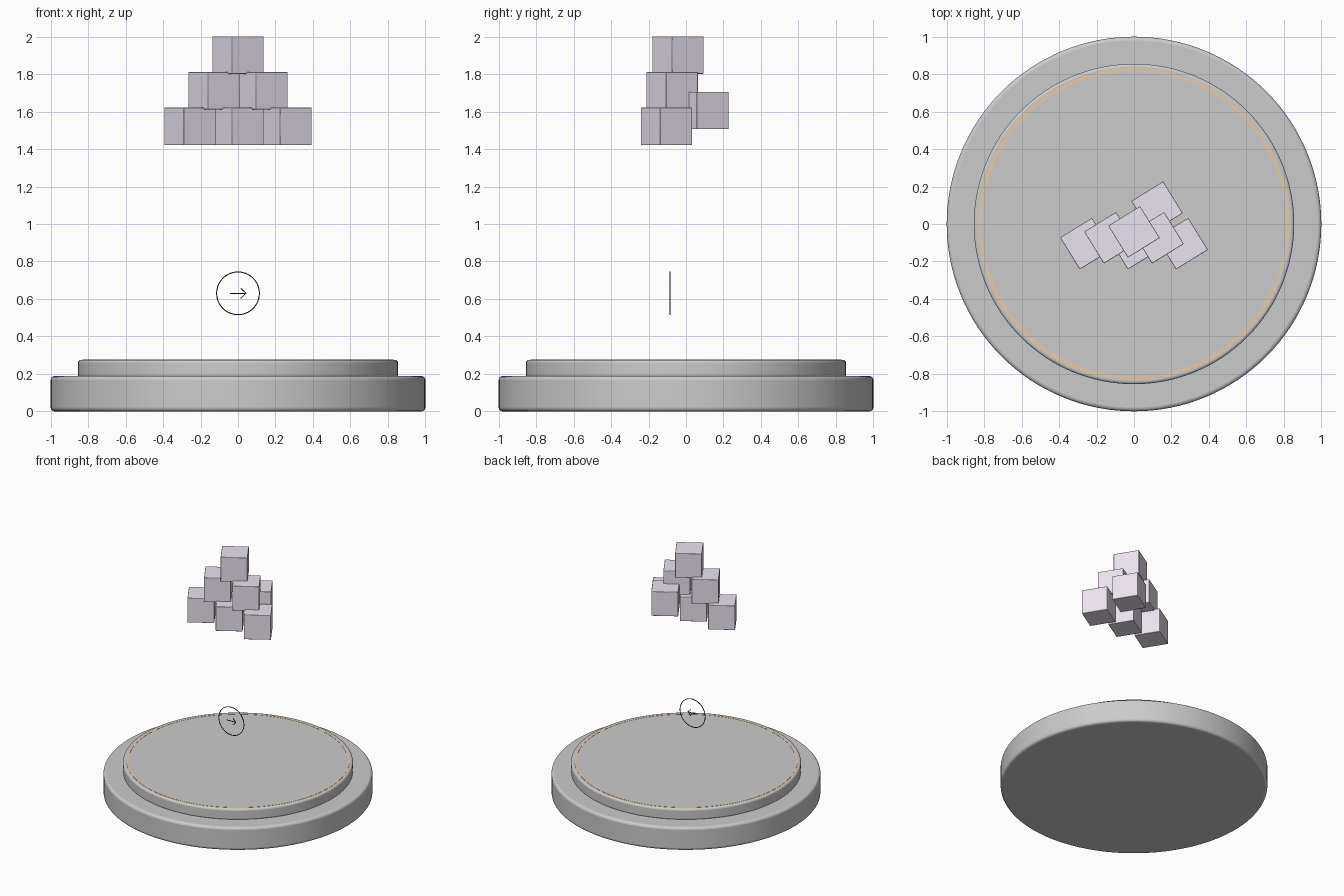
import bpy, bmesh, math

if "Cube" in bpy.data.objects:
    bpy.data.objects.remove(bpy.data.objects["Cube"])

def material(name, rgb):
    m = bpy.data.materials.new(name)
    m.diffuse_color = (*rgb, 1)
    m.use_nodes = True
    m.node_tree.nodes["Principled BSDF"].inputs["Base Color"].default_value = m.diffuse_color
    return m

lavender = material("lavender", (0.83, 0.77, 0.87))
tan = material("tan", (0.80, 0.60, 0.40))
black = material("black", (0.01, 0.01, 0.01))

def smooth(ob):
    bpy.ops.object.select_all(action='DESELECT')
    ob.select_set(True)
    bpy.context.view_layer.objects.active = ob
    bpy.ops.object.shade_smooth_by_angle(angle=math.radians(35))

def bevel(ob, width, segments):
    b = ob.modifiers.new("bevel", 'BEVEL')
    b.width, b.segments = width, segments
    b.limit_method, b.angle_limit = 'ANGLE', math.radians(40)

def disc(name, radius, z0, z1, width):
    bpy.ops.mesh.primitive_cylinder_add(vertices=128, radius=radius, depth=z1 - z0,
                                        location=(0, 0, (z0 + z1) / 2))
    ob = bpy.context.object
    ob.name = name
    bevel(ob, width, 4)
    smooth(ob)

# two-tier round pedestal
disc("base_lower", 1.0, 0, 0.188, 0.02)
disc("base_upper", 0.855, 0.18, 0.274, 0.015)

# thin trim ring lying on the upper tier
bm = bmesh.new()
n = 128
rows = []
for r, z in ((0.814, 0.272), (0.814, 0.2755), (0.83, 0.2755), (0.83, 0.272)):
    rows.append([bm.verts.new((r * math.cos(a), r * math.sin(a), z))
                 for a in (2 * math.pi * i / n for i in range(n))])
for k in range(4):
    p, q = rows[k], rows[(k + 1) % 4]
    for i in range(n):
        bm.faces.new((p[i], p[(i + 1) % n], q[(i + 1) % n], q[i]))
bmesh.ops.recalc_face_normals(bm, faces=bm.faces)
me = bpy.data.meshes.new("trim_ring")
bm.to_mesh(me)
bm.free()
ring = bpy.data.objects.new("trim_ring", me)
bpy.context.collection.objects.link(ring)
me.materials.append(tan)
smooth(ring)

# floating stack of turned cubes
def cube(name, x, y, z):
    bpy.ops.mesh.primitive_cube_add(size=0.2, location=(x, y, z),
                                    rotation=(0, 0, math.radians(31.7)))
    ob = bpy.context.object
    ob.name = name
    ob.data.materials.append(lavender)
    bevel(ob, 0.003, 2)
    smooth(ob)

for row in range(3):
    count = 3 - row
    for i in range(count):
        cube(f"cube_row{row + 1}_{i + 1}", (i - (count - 1) / 2) * 0.257,
             -0.105 + 0.0315 * row, 1.521 + 0.1905 * row)
cube("cube_behind", 0.123, 0.09, 1.606)

# thin line symbol: circle with an arrow pointing to +x
def wire(name, pts, cyclic):
    cu = bpy.data.curves.new(name, 'CURVE')
    cu.dimensions = '3D'
    cu.bevel_depth, cu.bevel_resolution = 0.003, 1
    cu.use_fill_caps = True
    sp = cu.splines.new('POLY')
    sp.points.add(len(pts) - 1)
    for p, (x, z) in zip(sp.points, pts):
        p.co = (x, -0.086, 0.63 + z, 1)
    sp.use_cyclic_u = cyclic
    cu.materials.append(black)
    bpy.context.collection.objects.link(bpy.data.objects.new(name, cu))

wire("symbol_circle", [(0.114 * math.cos(2 * math.pi * i / 64),
                        0.114 * math.sin(2 * math.pi * i / 64)) for i in range(64)], True)
wire("arrow_shaft", [(-0.043, 0), (0.042, 0)], False)
wire("arrow_head", [(0.015, 0.027), (0.042, 0), (0.015, -0.027)], False)
